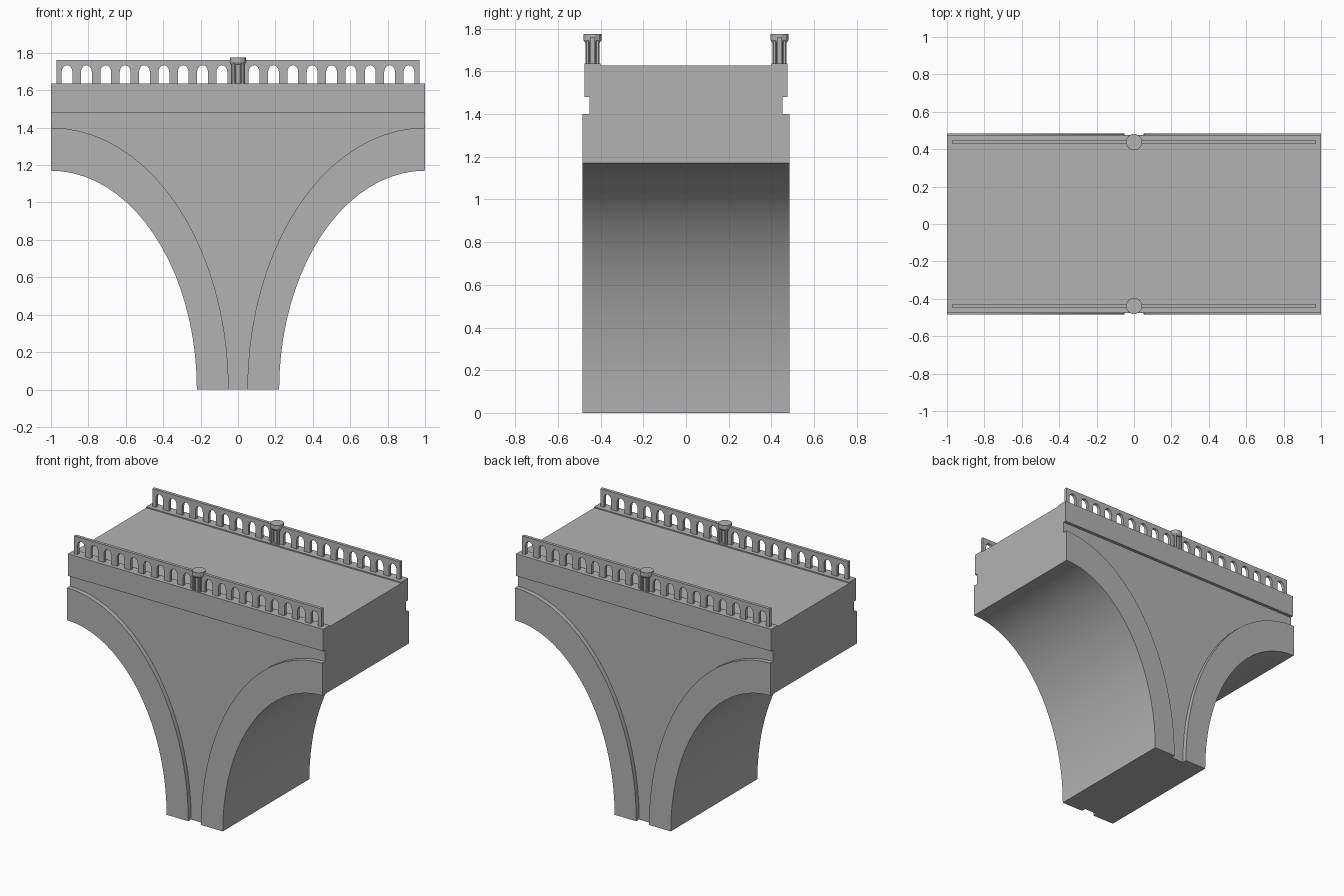
import bpy, bmesh
from math import pi, sin, cos, radians

cube = bpy.data.objects.get("Cube")
if cube:
    bpy.data.objects.remove(cube, do_unlink=True)

stone = bpy.data.materials.new("grey_stone")
stone.use_nodes = True
GREY = (0.45, 0.45, 0.45, 1)
stone.diffuse_color = GREY
stone.node_tree.nodes["Principled BSDF"].inputs["Base Color"].default_value = GREY


def finish(name, bm, smooth=False):
    bmesh.ops.recalc_face_normals(bm, faces=bm.faces)
    mesh = bpy.data.meshes.new(name)
    bm.to_mesh(mesh)
    bm.free()
    mesh.materials.append(stone)
    ob = bpy.data.objects.new(name, mesh)
    bpy.context.collection.objects.link(ob)
    if smooth:
        bpy.ops.object.select_all(action='DESELECT')
        ob.select_set(True)
        bpy.context.view_layer.objects.active = ob
        bpy.ops.object.shade_smooth_by_angle(angle=radians(30))
    return ob


def prism(name, outline, y0, y1, smooth=False):
    """Extrude an (x, z) outline from y0 to y1."""
    bm = bmesh.new()
    face = bm.faces.new([bm.verts.new((x, y0, z)) for x, z in outline])
    out = bmesh.ops.extrude_face_region(bm, geom=[face])
    moved = [v for v in out["geom"] if isinstance(v, bmesh.types.BMVert)]
    bmesh.ops.translate(bm, verts=moved, vec=(0, y1 - y0, 0))
    return finish(name, bm, smooth)


def box(name, x, y0, y1, z0, z1):
    return prism(name, [(-x, z0), (x, z0), (x, z1), (-x, z1)], y0, y1)


def arch(side, foot, crown, steps=20):
    """Quarter ellipse from the pier foot up to the crown at the end."""
    return [(side * (1 - (1 - foot) * cos(t)), crown * sin(t))
            for t in (pi / 2 * i / steps for i in range(steps + 1))]


# Arch rings, one each side of the pier
for side, label in ((1, "left"), (-1, "right")):
    ring = arch(side, 0.22, 1.17) + arch(side, 0.05, 1.4)[::-1]
    prism(label + "_arch_ring", ring, -0.485, 0.485, True)

# Recessed spandrel wall between the rings
wall = arch(1, 0.05, 1.4) + [(1, 1.48), (-1, 1.48)] + arch(-1, 0.05, 1.4)[::-1]
prism("spandrel_wall", wall, -0.453, 0.453)

# Cornice slab that carries the road
box("road_deck", 1, -0.475, 0.475, 1.48, 1.628)

# Balustrade outline: a top rail over a row of round-headed openings
BASE, SPRING, TOP = 1.636, 1.697, 1.762
HALF, PITCH, COUNT = 0.029, 0.1035, 9
centres = [0.086 + PITCH * i for i in range(COUNT)]
rail = [(-0.97, TOP), (-0.97, BASE)]
for c in sorted([-c for c in centres] + centres):
    rail.append((c - HALF, BASE))
    rail += [(c - HALF * cos(t), SPRING + 0.037 * sin(t))
             for t in (pi * i / 10 for i in range(11))]
    rail.append((c + HALF, BASE))
rail += [(0.97, BASE), (0.97, TOP)]


def lathe(bm, x, y, rings, sides):
    """Turned piece from (radius, z) rings."""
    loops = [[bm.verts.new((x + r * cos(2 * pi * (i + 0.5) / sides),
                            y + r * sin(2 * pi * (i + 0.5) / sides), z))
              for i in range(sides)] for r, z in rings]
    for a, b in zip(loops, loops[1:]):
        for i in range(sides):
            j = (i + 1) % sides
            bm.faces.new((a[i], a[j], b[j], b[i]))
    bm.faces.new(loops[0][::-1])
    bm.faces.new(loops[-1])


for side, label in ((-1, "front"), (1, "back")):
    y = side * 0.438
    inner, outer = sorted((side * 0.4, side * 0.475))
    box(label + "_curb", 1, inner, outer, 1.628, BASE)
    prism(label + "_balustrade", rail, y - 0.011, y + 0.011)

    # Centre post: clustered shaft below a flared cap
    bm = bmesh.new()
    lathe(bm, 0, y, [(0.025, BASE), (0.025, 1.745)], 8)
    for k in range(4):
        a = pi / 2 * k + pi / 4
        lathe(bm, 0.033 * cos(a), y + 0.033 * sin(a),
              [(0.011, BASE), (0.011, 1.745)], 8)
    finish(label + "_post_shaft", bm)
    bm = bmesh.new()
    lathe(bm, 0, y, [(0.036, 1.735), (0.044, 1.748), (0.044, 1.775)], 12)
    finish(label + "_post_cap", bm)
